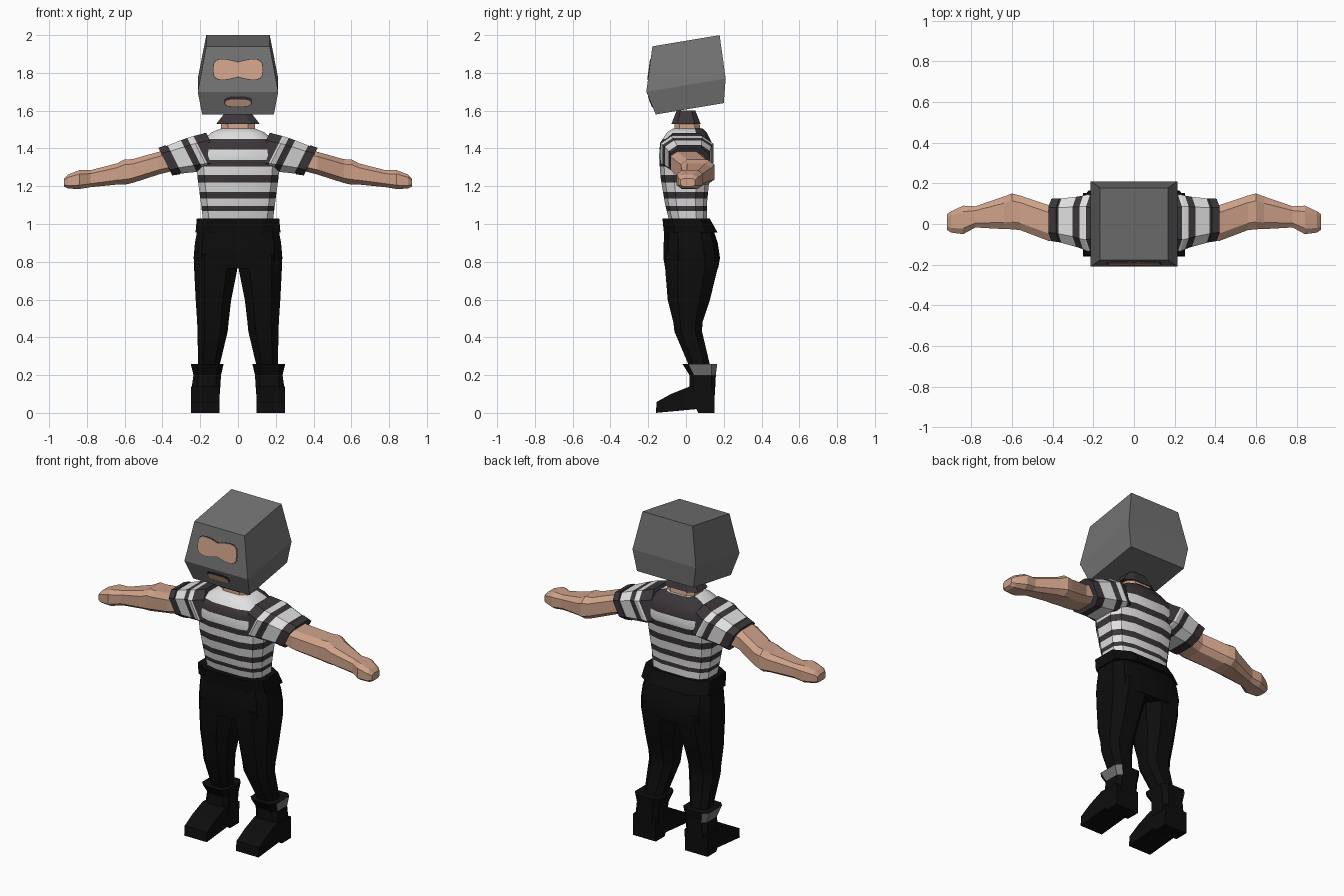
import bpy, bmesh, math

if "Cube" in bpy.data.objects:
    bpy.data.objects.remove(bpy.data.objects["Cube"])


def material(name, r, g, b):
    m = bpy.data.materials.new(name)
    m.use_nodes = True
    m.diffuse_color = (r, g, b, 1)
    node = m.node_tree.nodes["Principled BSDF"]
    node.inputs["Base Color"].default_value = (r, g, b, 1)
    node.inputs["Roughness"].default_value = 0.9
    return m


SKIN = material("skin", 0.62, 0.36, 0.25)
WHITE = material("white cloth", 0.75, 0.75, 0.75)
DARK = material("charcoal cloth", 0.045, 0.037, 0.042)
BLACK = material("black cloth", 0.004, 0.004, 0.004)
GREY = material("grey metal", 0.17, 0.17, 0.17)


def finish(name, bm, mats, mirror=False, smooth=False):
    bmesh.ops.recalc_face_normals(bm, faces=bm.faces)
    me = bpy.data.meshes.new(name)
    bm.to_mesh(me)
    bm.free()
    for m in mats:
        me.materials.append(m)
    ob = bpy.data.objects.new(name, me)
    bpy.context.collection.objects.link(ob)
    if mirror:
        ob.modifiers.new("Mirror", "MIRROR").use_mirror_merge = False
    if smooth:
        bpy.ops.object.select_all(action="DESELECT")
        ob.select_set(True)
        bpy.context.view_layer.objects.active = ob
        bpy.ops.object.shade_smooth_by_angle(angle=math.radians(30))
    return ob


def power(v, p):
    return math.copysign(abs(v) ** p, v)


def loft(name, rings, mats, axis="z", n=8, p=0.6, tilt=0, bands=None, **kw):
    """Skin rings (t, centre u, centre v, radius u, radius v) along an axis."""
    bm = bmesh.new()
    angles = [(i + 0.5) * math.tau / n for i in range(n)]
    ku = max(math.cos(a) for a in angles)
    kv = max(math.sin(a) for a in angles)
    loops = []
    for t, cu, cv, ru, rv in rings:
        loop = []
        for a in angles:
            u = ru * power(math.cos(a) / ku, p)
            v = rv * power(math.sin(a) / kv, p)
            s = t + tilt * v
            loop.append(bm.verts.new((s, cu + u, cv + v) if axis == "x" else (cu + u, cv + v, s)))
        loops.append(loop)
    for k, (lo, hi) in enumerate(zip(loops, loops[1:])):
        for i in range(n):
            j = (i + 1) % n
            f = bm.faces.new((lo[i], lo[j], hi[j], hi[i]))
            f.material_index = bands[k] if bands else 0
    bm.faces.new(loops[0])
    bm.faces.new(loops[-1]).material_index = bands[-1] if bands else 0
    return finish(name, bm, mats, **kw)


def striped(rings, cuts):
    """Add rings at the stripe edges and alternate the colour between them."""
    out = []
    for t in sorted({r[0] for r in rings} | set(cuts)):
        for a, b in zip(rings, rings[1:]):
            if a[0] <= t <= b[0]:
                f = (t - a[0]) / (b[0] - a[0])
                out.append([x + (y - x) * f for x, y in zip(a, b)])
                break
    bands = [sum(c <= (a[0] + b[0]) / 2 for c in cuts) % 2 for a, b in zip(out, out[1:])]
    return out, bands


# Striped shirt
rings, bands = striped(
    [(1.02, 0, .01, .185, .10), (1.10, 0, 0, .195, .11), (1.25, 0, -.005, .215, .13),
     (1.36, 0, 0, .225, .143), (1.43, 0, 0, .205, .137), (1.485, 0, .005, .14, .105),
     (1.505, 0, .01, .09, .08)],
    [1.07, 1.095, 1.135, 1.17, 1.22, 1.26, 1.305, 1.34, 1.395, 1.45])
shirt = loft("shirt", rings, [WHITE, DARK], n=12, bands=bands, smooth=True)
for f in shirt.data.polygons:
    if f.center.z > 1.45 and f.center.y > 0.03:
        f.material_index = 1

# Sleeves with cuffs
rings, bands = striped(
    [(.12, 0, 1.385, .115, .098), (.20, .005, 1.373, .14, .09), (.25, .01, 1.362, .125, .085),
     (.383, .02, 1.33, .10, .068)],
    [.19, .225, .26, .335])
loft("sleeves", rings, [DARK, WHITE], axis="x", tilt=0.5, bands=bands, mirror=True)
loft("sleeve_cuffs", [(.345, .018, 1.34, .108, .077), (.385, .02, 1.33, .104, .073)],
     [DARK], axis="x", tilt=0.5, mirror=True)

# Bare arms and hands
loft("arms",
     [(.34, .01, 1.34, .088, .058), (.42, .005, 1.322, .088, .06), (.56, .055, 1.28, .085, .063),
      (.60, .062, 1.275, .088, .067), (.64, .055, 1.265, .08, .056), (.78, .035, 1.24, .052, .045),
      (.84, .02, 1.235, .07, .05), (.90, .01, 1.225, .052, .037), (.92, .01, 1.22, .038, .022)],
     [SKIN], axis="x", mirror=True)

# Neck and flared collar
loft("neck", [(1.45, 0, .01, .092, .075), (1.54, 0, .005, .09, .065)], [SKIN])
loft("neck_collar", [(1.53, 0, 0, .115, .077), (1.60, 0, 0, .06, .05)], [DARK])

# Boxy helmet mask, leaning forward
loft("helmet",
     [(1.61, 0, .02, .19, .18), (1.735, 0, 0, .213, .21), (1.97, 0, 0, .168, .178)],
     [GREY], n=4, tilt=0.167)


def face_y(z):
    if z > 1.70:
        return -0.21 + (z - 1.70) * 0.135
    return -0.21 + (1.70 - z) * 0.417


def plate(name, outline, mat, lift):
    bm = bmesh.new()
    front = [bm.verts.new((x, face_y(z) - lift, z)) for x, z in outline]
    back = [bm.verts.new((x, face_y(z) + 0.002, z)) for x, z in outline]
    bm.faces.new(front)
    bm.faces.new(back)
    for i in range(len(front)):
        j = i - 1
        bm.faces.new((front[j], front[i], back[i], back[j]))
    finish(name, bm, [mat])


# Eye and mouth openings
turn = [i * math.tau / 28 for i in range(28)]


def eye_outline(grow):
    return [((.130 + grow) * math.cos(a),
             1.818 + power(math.sin(a), .6) * (.037 + grow + .04 * abs(math.cos(a)))) for a in turn]


def mouth_outline(rx, rz, zc):
    return [(rx * power(math.cos(a), .7), zc + rz * power(math.sin(a), .7)) for a in turn]


plate("eye_opening_rim", eye_outline(.004), DARK, 0.002)
plate("eye_opening", eye_outline(0), SKIN, 0.004)
plate("mouth_opening_rim", mouth_outline(.075, .029, 1.647), DARK, 0.002)
plate("mouth_opening", mouth_outline(.068, .019, 1.641), SKIN, 0.004)

# Waistband, hips and trouser legs
loft("waistband", [(.955, 0, .025, .225, .142), (1.03, 0, 0, .218, .125)], [BLACK])
loft("hips",
     [(.765, 0, .03, .228, .14), (.82, 0, .03, .235, .15), (.90, 0, .025, .228, .143),
      (.97, 0, .015, .215, .13)], [BLACK], n=12, smooth=True)
loft("trouser_legs",
     [(.24, .155, .075, .055, .055), (.43, .135, .012, .08, .073), (.48, .133, .01, .083, .077),
      (.60, .130, .015, .094, .112), (.76, .118, .028, .114, .138), (.84, .118, .028, .114, .14)],
     [BLACK], p=0.75, mirror=True, smooth=True)

# Boots: shaft with a metal plate on the outer side, and the foot
shaft = loft("boot_shafts",
             [(.10, .173, .085, .077, .068), (.20, .163, .088, .073, .07),
              (.26, .163, .073, .087, .092)],
             [BLACK, GREY], p=0.45, mirror=True)
for f in shaft.data.polygons:
    if f.center.z > 0.2 and f.normal.x > 0.3 and f.center.y > 0.04:
        f.material_index = 1

bm = bmesh.new()
side = [(-.16, 0), (.055, .02), (.065, 0), (.15, 0), (.153, .13), (.02, .14), (-.08, .10), (-.155, .058)]
inner = bm.faces.new([bm.verts.new((.098, y, z)) for y, z in side])
new = bmesh.ops.extrude_face_region(bm, geom=[inner])["geom"]
bmesh.ops.translate(bm, vec=(.152, 0, 0), verts=[v for v in new if isinstance(v, bmesh.types.BMVert)])
finish("boot_feet", bm, [BLACK], mirror=True)
